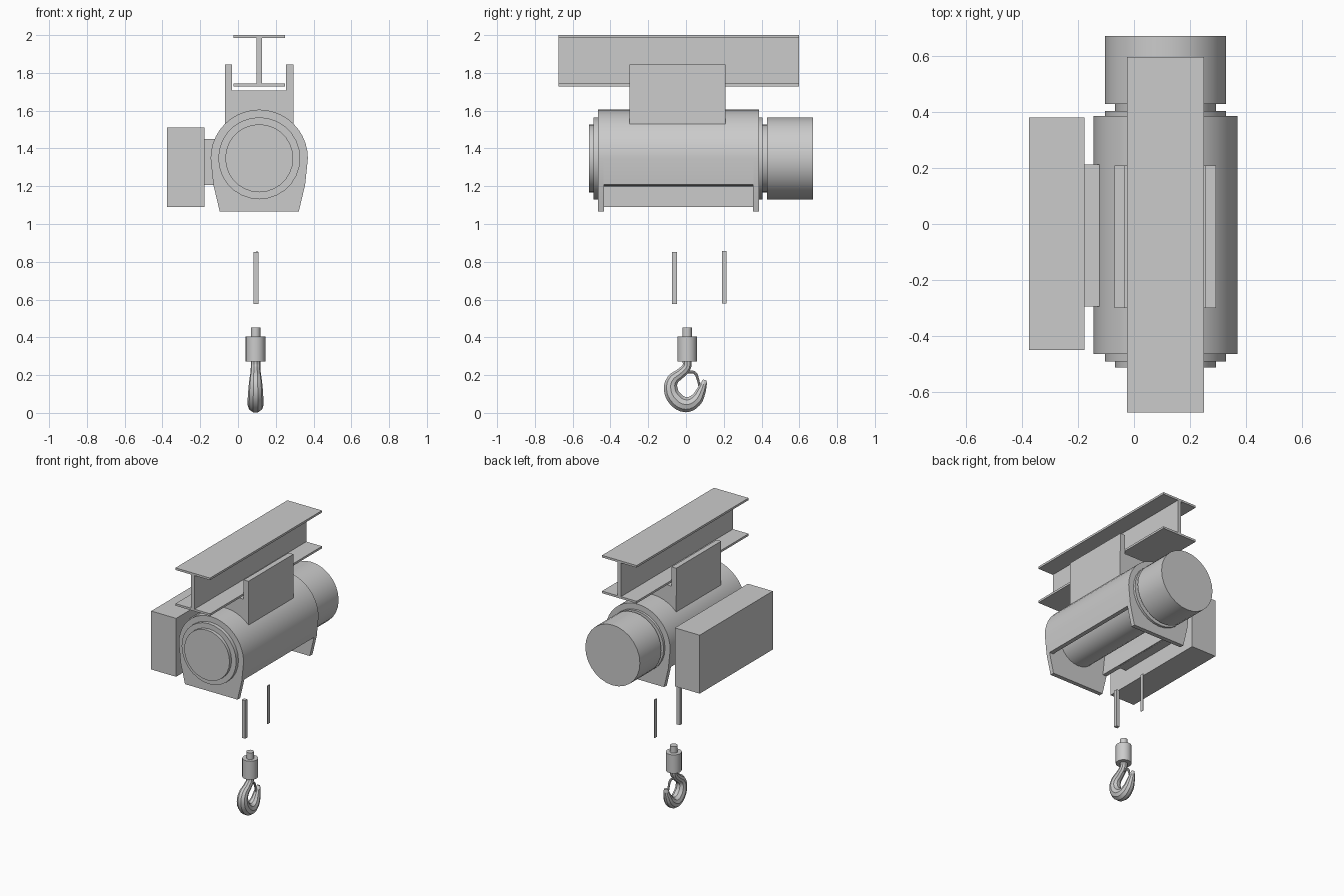
import bpy, bmesh
from math import sin, cos, pi, radians

if "Cube" in bpy.data.objects:
    bpy.data.objects.remove(bpy.data.objects["Cube"])

CX, CZ = 0.1125, 1.348      # hoist axis in the x-z plane


def finish(name, bm, smooth=True):
    bmesh.ops.recalc_face_normals(bm, faces=bm.faces[:])
    me = bpy.data.meshes.new(name)
    bm.to_mesh(me)
    bm.free()
    ob = bpy.data.objects.new(name, me)
    bpy.context.collection.objects.link(ob)
    if smooth:
        shade(ob)
    return ob


def shade(ob):
    bpy.ops.object.select_all(action='DESELECT')
    ob.select_set(True)
    bpy.context.view_layer.objects.active = ob
    bpy.ops.object.shade_smooth_by_angle(angle=radians(30))


def prism(name, pts, y0, y1):
    """Extrude an x-z outline along y."""
    bm = bmesh.new()
    face = bm.faces.new([bm.verts.new((x, y0, z)) for x, z in pts])
    ext = bmesh.ops.extrude_face_region(bm, geom=[face])
    for v in ext['geom']:
        if isinstance(v, bmesh.types.BMVert):
            v.co.y = y1
    return finish(name, bm)


def box(name, x0, x1, y0, y1, z0, z1):
    return prism(name, [(x0, z0), (x1, z0), (x1, z1), (x0, z1)], y0, y1)


def arc(r, a0, a1, n):
    return [(CX + r * cos(radians(a0 + (a1 - a0) * i / n)),
             CZ + r * sin(radians(a0 + (a1 - a0) * i / n))) for i in range(n + 1)]


def disc(name, r, y0, y1, n=28):
    return prism(name, arc(r, 0, 360, n)[:-1], y0, y1)


def upright(name, x, y, r, z0, z1, n=20):
    bm = bmesh.new()
    bmesh.ops.create_cone(bm, cap_ends=True, segments=n, radius1=r, radius2=r, depth=z1 - z0)
    bmesh.ops.translate(bm, verts=bm.verts[:], vec=(x, y, (z0 + z1) / 2))
    return finish(name, bm)


def tube(name, x, pts):
    """Tapered round bar through (y, z, radius) points."""
    cu = bpy.data.curves.new(name, 'CURVE')
    cu.dimensions = '3D'
    cu.bevel_depth = 1.0
    cu.bevel_resolution = 3
    cu.resolution_u = 4
    cu.use_fill_caps = True
    sp = cu.splines.new('BEZIER')
    sp.bezier_points.add(len(pts) - 1)
    for p, (y, z, r) in zip(sp.bezier_points, pts):
        p.co = (x, y, z)
        p.radius = r
        p.handle_left_type = p.handle_right_type = 'AUTO'
    ob = bpy.data.objects.new(name, cu)
    bpy.context.collection.objects.link(ob)
    bpy.ops.object.select_all(action='DESELECT')
    ob.select_set(True)
    bpy.context.view_layer.objects.active = ob
    bpy.ops.object.convert(target='MESH')
    shade(bpy.context.object)


# Running beam (I section)
half = [(0.1375, 2.0), (0.1375, 1.985), (0.0135, 1.985),
        (0.0135, 1.743), (0.1375, 1.743), (0.1375, 1.728)]
prism("i_beam", [(CX + x, z) for x, z in half] +
      [(CX - x, z) for x, z in reversed(half)], -0.675, 0.597)

# Trolley bracket, its underside seated in the barrel
prism("trolley_bracket", [(0.293, 1.845), (0.255, 1.845), (0.255, 1.706),
                          (-0.033, 1.706), (-0.033, 1.845), (-0.07, 1.845)] +
      arc(0.25, 136.6, 43.4, 10), -0.30, 0.21)

# Barrel housing, open underneath, with winding drum inside
outer = [(CX + 0.243, CZ - 0.14)] + arc(0.2575, 0, 180, 20) + [(CX - 0.243, CZ - 0.14)]
inner = [(CX - 0.212, CZ - 0.14)] + arc(0.227, 180, 0, 20) + [(CX + 0.212, CZ - 0.14)]
prism("barrel_shell", outer + inner, -0.436, 0.357)
disc("winding_drum", 0.15, -0.436, 0.357)

# End plates with flat feet
plate = outer + [(CX - 0.209, 1.065), (CX + 0.209, 1.065)]
prism("front_end_plate", plate, -0.465, -0.435)
prism("rear_end_plate", plate, 0.356, 0.387)

# Front covers, rear collar and motor
disc("front_cover", 0.217, -0.491, -0.465)
disc("front_cap", 0.18, -0.514, -0.491)
disc("rear_cover", 0.217, 0.387, 0.404)
disc("rear_collar", 0.18, 0.404, 0.43)
disc("motor", 0.217, 0.43, 0.673)

# Control box and its mount
box("control_box", -0.375, -0.177, -0.45, 0.38, 1.09, 1.51)
box("control_box_mount", -0.177, -0.11, -0.295, 0.213, 1.207, 1.45)

# Short rope segments
box("rope_bar", 0.082, 0.108, -0.074, -0.048, 0.577, 0.851)
box("rope_strip", 0.099, 0.103, 0.19, 0.214, 0.58, 0.856)

# Hook block, pin, hook and latch
HX, HY = 0.093, 0.006
upright("hook_block", HX, HY, 0.052, 0.272, 0.405)
upright("hook_pin", HX, HY, 0.025, 0.405, 0.452)
tube("hook", HX, [(0.005, 0.285, 0.025), (0.004, 0.245, 0.025), (-0.03, 0.208, 0.028),
                  (-0.07, 0.175, 0.033), (-0.081, 0.13, 0.038), (-0.055, 0.073, 0.042),
                  (0.0, 0.044, 0.043), (0.05, 0.066, 0.036), (0.078, 0.112, 0.027),
                  (0.094, 0.155, 0.018), (0.1, 0.174, 0.01)])
tube("hook_latch", HX, [(0.01, 0.215, 0.008), (0.045, 0.213, 0.008),
                        (0.062, 0.18, 0.007), (0.072, 0.135, 0.006)])
